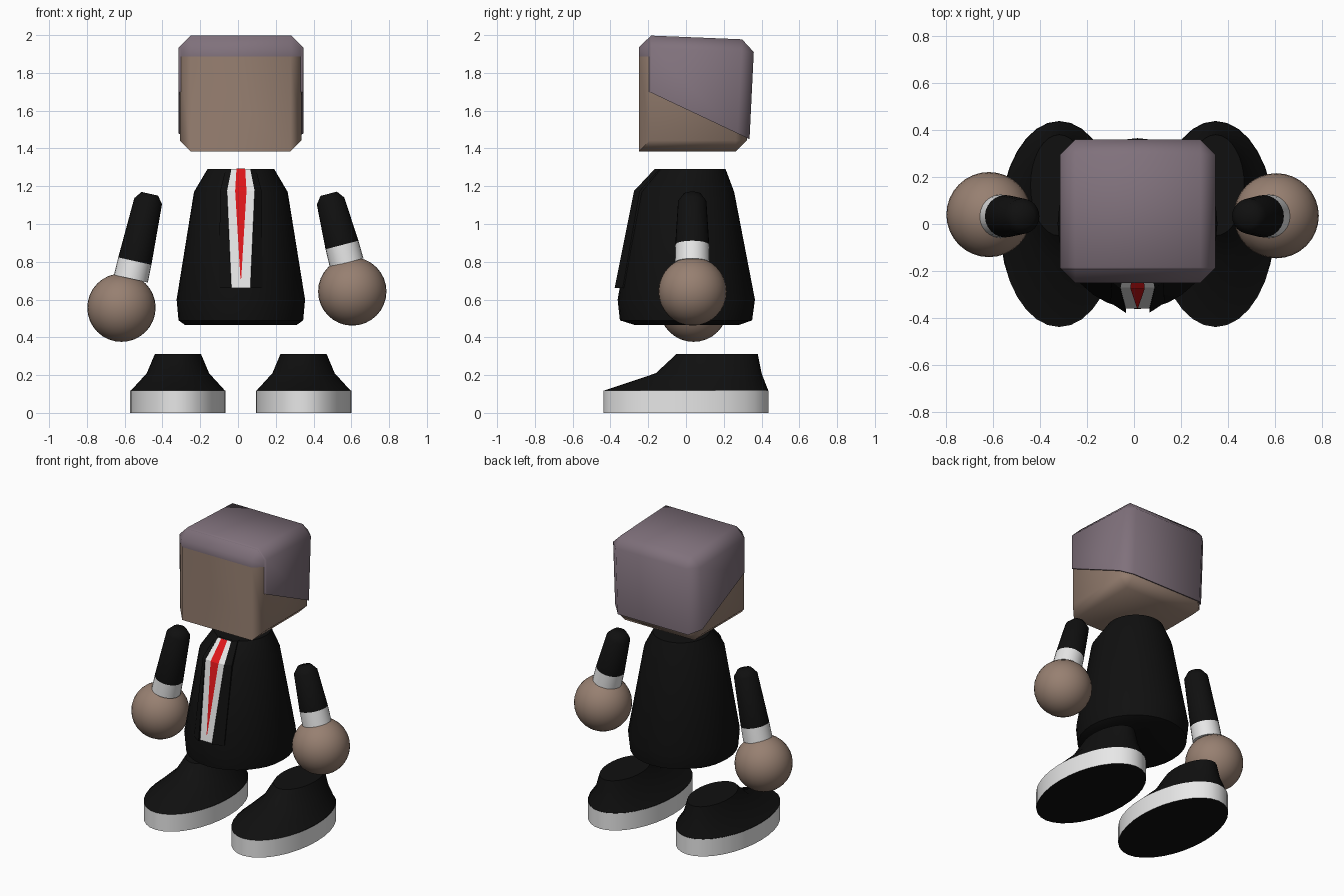
import bpy, bmesh, math
from mathutils import Vector, Matrix

if "Cube" in bpy.data.objects:
    bpy.data.objects.remove(bpy.data.objects["Cube"])

CX = 0.015  # middle line of the figure


def material(name, rgb):
    m = bpy.data.materials.new(name)
    m.diffuse_color = (*rgb, 1)
    m.use_nodes = True
    m.node_tree.nodes["Principled BSDF"].inputs["Base Color"].default_value = m.diffuse_color
    return m


BLACK = material("suit black", (0.005, 0.005, 0.005))
WHITE = material("white", (0.8, 0.8, 0.8))
RED = material("tie red", (0.75, 0.008, 0.01))
SKIN = material("skin", (0.31, 0.215, 0.165))
HAIR = material("hair mauve", (0.215, 0.165, 0.2))


def finish(bm, name, mats, angle=40):
    bmesh.ops.recalc_face_normals(bm, faces=bm.faces)
    me = bpy.data.meshes.new(name)
    bm.to_mesh(me)
    bm.free()
    for m in mats:
        me.materials.append(m)
    ob = bpy.data.objects.new(name, me)
    bpy.context.collection.objects.link(ob)
    bpy.ops.object.select_all(action='DESELECT')
    ob.select_set(True)
    bpy.context.view_layer.objects.active = ob
    bpy.ops.object.shade_smooth_by_angle(angle=math.radians(angle))
    return ob


def loft(name, rings, mats, bands=None, matrix=Matrix(), segs=32, angle=40):
    """Capped skin over ellipse rings (x, y, z, rx, ry); bands = material per span, caps included."""
    bm = bmesh.new()
    loops = []
    for x, y, z, rx, ry in rings:
        loops.append([bm.verts.new(matrix @ Vector((x + rx * math.cos(t), y + ry * math.sin(t), z)))
                      for t in (2 * math.pi * i / segs for i in range(segs))])
    bands = bands or [0] * (len(rings) + 1)
    bm.faces.new(loops[0][::-1]).material_index = bands[0]
    for k in range(len(loops) - 1):
        a, b = loops[k], loops[k + 1]
        for i in range(segs):
            j = (i + 1) % segs
            bm.faces.new((a[i], a[j], b[j], b[i])).material_index = bands[k + 1]
    bm.faces.new(loops[-1]).material_index = bands[-1]
    return finish(bm, name, mats, angle)


def strip(name, rows, mat, thick=0):
    """Plate running down the chest; rows are (z, x_left, y_left, x_right, y_right)."""
    bm = bmesh.new()
    pts = [(bm.verts.new((CX + xl, yl, z)), bm.verts.new((CX + xr, yr, z))) for z, xl, yl, xr, yr in rows]
    for (a, b), (c, d) in zip(pts, pts[1:]):
        bm.faces.new((a, c, d, b))
    if thick:
        ext = bmesh.ops.extrude_face_region(bm, geom=bm.faces[:], use_keep_orig=True)
        bmesh.ops.translate(bm, vec=(0, thick, 0),
                            verts=[v for v in ext['geom'] if isinstance(v, bmesh.types.BMVert)])
    return finish(bm, name, [mat], 20)


def chamfered_box(lo, hi, width, keep=None, shape=None):
    """Box with chamfered edges; keep(edge) leaves an edge square, shape(co) shifts corners first."""
    bm = bmesh.new()
    bmesh.ops.create_cube(bm, size=1)
    for v in bm.verts:
        v.co = Vector([lo[i] if v.co[i] < 0 else hi[i] for i in range(3)])
        if shape:
            shape(v.co)
    edges = [e for e in bm.edges if not (keep and keep(e))]
    bmesh.ops.bevel(bm, geom=edges, offset=width, segments=1, affect='EDGES')
    return bm


def cut(bm, co, no):
    """Remove everything on the side the normal points to, and close the cut."""
    r = bmesh.ops.bisect_plane(bm, geom=bm.verts[:] + bm.edges[:] + bm.faces[:],
                               plane_co=co, plane_no=no, clear_outer=True)
    bmesh.ops.holes_fill(bm, edges=[e for e in r['geom_cut'] if isinstance(e, bmesh.types.BMEdge)], sides=0)


# Shoes: sole and upper
for side, x in (("left", -0.318), ("right", 0.347)):
    loft(side + "_sole", [(x, 0, 0, 0.253, 0.438), (x, 0, 0.118, 0.253, 0.438)],
         [BLACK, WHITE], [0, 1, 0])
    loft(side + "_shoe_upper", [(x, 0, 0.117, 0.25, 0.436), (x, 0.12, 0.21, 0.165, 0.28),
                                (x, 0.165, 0.312, 0.122, 0.215)], [BLACK])

# Jacket body
body = [(0.465, 0.295, -0.27, 0.28), (0.49, 0.33, -0.35, 0.35), (0.60, 0.34, -0.362, 0.365),
        (1.17, 0.248, -0.262, 0.255), (1.29, 0.177, -0.155, 0.21)]
loft("jacket", [(CX, (a + b) / 2, z, rx, (b - a) / 2) for z, rx, a, b in body], [BLACK])

# Shirt front, tie and lapels
strip("shirt_front", [(1.292, -0.05, -0.165, 0.05, -0.165), (1.175, -0.073, -0.27, 0.073, -0.27),
                      (0.662, -0.05, -0.36, 0.05, -0.36)], WHITE)
strip("tie", [(1.293, -0.023, -0.17, 0.023, -0.17), (1.175, -0.03, -0.276, 0.03, -0.276),
              (0.71, -0.002, -0.359, 0.002, -0.359)], RED)
for side, s in (("left", -1), ("right", 1)):
    strip(side + "_lapel", [(1.291, s * 0.05, -0.166, s * 0.08, -0.14),
                            (1.175, s * 0.073, -0.275, s * 0.11, -0.245),
                            (0.66, s * 0.05, -0.378, s * 0.115, -0.335)], BLACK, 0.03)

# Arms with cuffs, and ball hands
arms = (("left", (-0.467, 0.033, 1.16), (-0.567, 0.033, 0.71), 0.365, (-0.617, 0.04, 0.557)),
        ("right", (0.48, 0.033, 1.16), (0.575, 0.033, 0.795), 0.28, (0.605, 0.035, 0.643)))
for side, top, wrist, cuff, hand in arms:
    top, wrist = Vector(top), Vector(wrist)
    axis = wrist - top
    m = Matrix.Translation(top) @ Vector((0, 0, 1)).rotation_difference(axis).to_matrix().to_4x4()
    spans = [(0, 0.045), (0.04, 0.075), (cuff, 0.09), (axis.length, 0.092)]
    loft(side + "_arm", [(0, 0, d, r, r) for d, r in spans], [BLACK, WHITE], [0, 0, 0, 1, 1], m, 24, 60)
    bm = bmesh.new()
    bmesh.ops.create_uvsphere(bm, u_segments=32, v_segments=16, radius=0.181,
                              matrix=Matrix.Translation(hand))
    finish(bm, side + "_hand", [SKIN])

# Head: chamfered block, square along the chin, flat where the hair begins
bm = chamfered_box((-0.308, -0.248, 1.385), (0.337, 0.322, 1.97), 0.058,
                   lambda e: all(v.co.y < -0.2 and v.co.z < 1.5 for v in e.verts))
cut(bm, (0, 0, 1.886), (0, 0, 1))
finish(bm, "head", [SKIN], 50)


# Hair: larger block with a sloping crown, cut along the temples and the fringe
def slope(co):
    if co.y > 0:
        co.z -= 0.025 if co.z > 1.7 else 0
        co.y -= 0.03 if co.z < 1.7 else 0


def hair_block():
    return chamfered_box((-0.315, -0.25, 1.36), (0.347, 0.362, 2.0), 0.065, shape=slope)


bm = hair_block()
cut(bm, (0, -0.195, 0), (0, -1, 0))
cut(bm, (0, -0.195, 1.70), (0, -0.25, -0.53))
finish(bm, "hair", [HAIR], 50)
bm = hair_block()
cut(bm, (0, -0.195, 0), (0, 1, 0))
cut(bm, (0, 0, 1.886), (0, 0, -1))
finish(bm, "fringe", [HAIR], 50)
